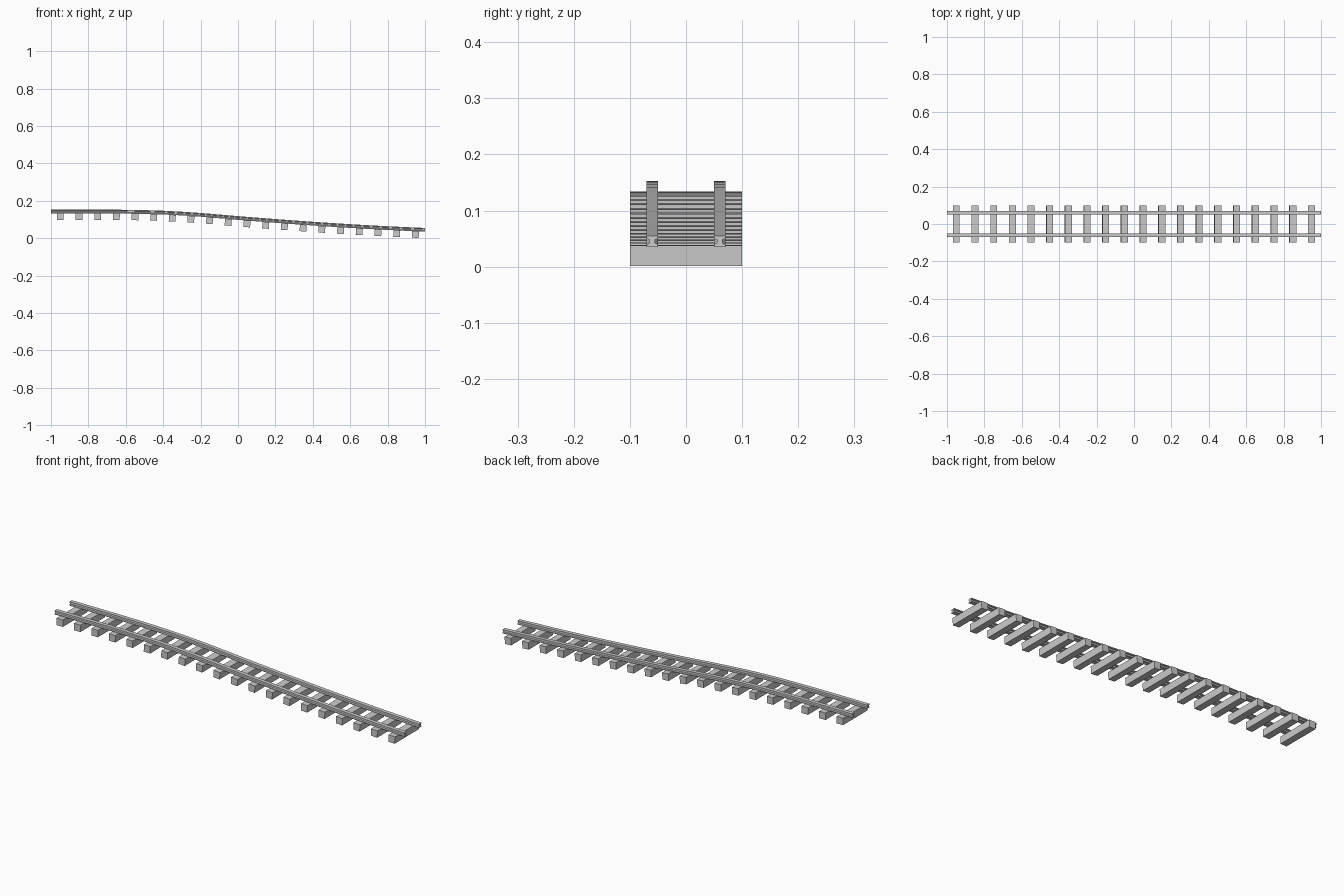
import bpy, bmesh, math

if "Cube" in bpy.data.objects:
    bpy.data.objects.remove(bpy.data.objects["Cube"])

# Track height (rail centre) along x
KNOTS = [(-1, .143), (-.8, .143), (-.6, .142), (-.4, .137), (-.2, .125), (0, .108),
         (.2, .0925), (.4, .078), (.6, .065), (.8, .054), (1, .045)]

def height(x):
    i = min(max(int((x + 1) / .2 + 1e-6), 0), len(KNOTS) - 2)
    t = (x - KNOTS[i][0]) / .2
    z = [KNOTS[min(max(k, 0), 10)][1] for k in range(i - 1, i + 3)]
    if i + 2 > 10:
        z[3] = 2 * z[2] - z[1]
    m0, m1 = (z[2] - z[0]) / 2, (z[3] - z[1]) / 2
    return ((2*t**3 - 3*t*t + 1) * z[1] + (t**3 - 2*t*t + t) * m0
            + (3*t*t - 2*t**3) * z[2] + (t**3 - t*t) * m1)

def slope(x):
    a, b = max(x - .02, -1), min(x + .02, 1)
    return (height(b) - height(a)) / (b - a)

def finish(name, bm):
    bmesh.ops.recalc_face_normals(bm, faces=bm.faces)
    me = bpy.data.meshes.new(name)
    bm.to_mesh(me)
    bm.free()
    ob = bpy.data.objects.new(name, me)
    bpy.context.collection.objects.link(ob)
    return ob

# Rails: I-shaped profile swept along the slope
HALF = [(.010, -.010), (.010, -.006), (.005, -.003), (.005, .003), (.010, .005), (.010, .010)]
PROFILE = HALF + [(-y, z) for y, z in reversed(HALF)]

def rail(name, y0):
    bm = bmesh.new()
    rings = []
    for i in range(21):
        x = -1 + i * .1
        rings.append([bm.verts.new((x, y0 + y, height(x) + z)) for y, z in PROFILE])
    n = len(PROFILE)
    for a, b in zip(rings, rings[1:]):
        for k in range(n):
            bm.faces.new((a[k], a[(k + 1) % n], b[(k + 1) % n], b[k]))
    bm.faces.new(rings[0])
    bm.faces.new(rings[-1])
    finish(name, bm)

rail("rail_front", -.06)
rail("rail_back", .06)

# Sleepers: blocks hung under the rails and tilted with the slope
W, H = .036, .036
for i in range(20):
    x = -.95 + i * .1
    angle = math.atan(slope(x))
    c, s = math.cos(angle), math.sin(angle)
    drop = .009 + H / 2
    bm = bmesh.new()
    bmesh.ops.create_cube(bm, size=1)
    for v in bm.verts:
        u, w = v.co.x * W, v.co.z * H - drop
        v.co = (x + u * c - w * s, v.co.y * .2, height(x) + u * s + w * c)
    finish(f"sleeper_{i + 1:02d}", bm)
